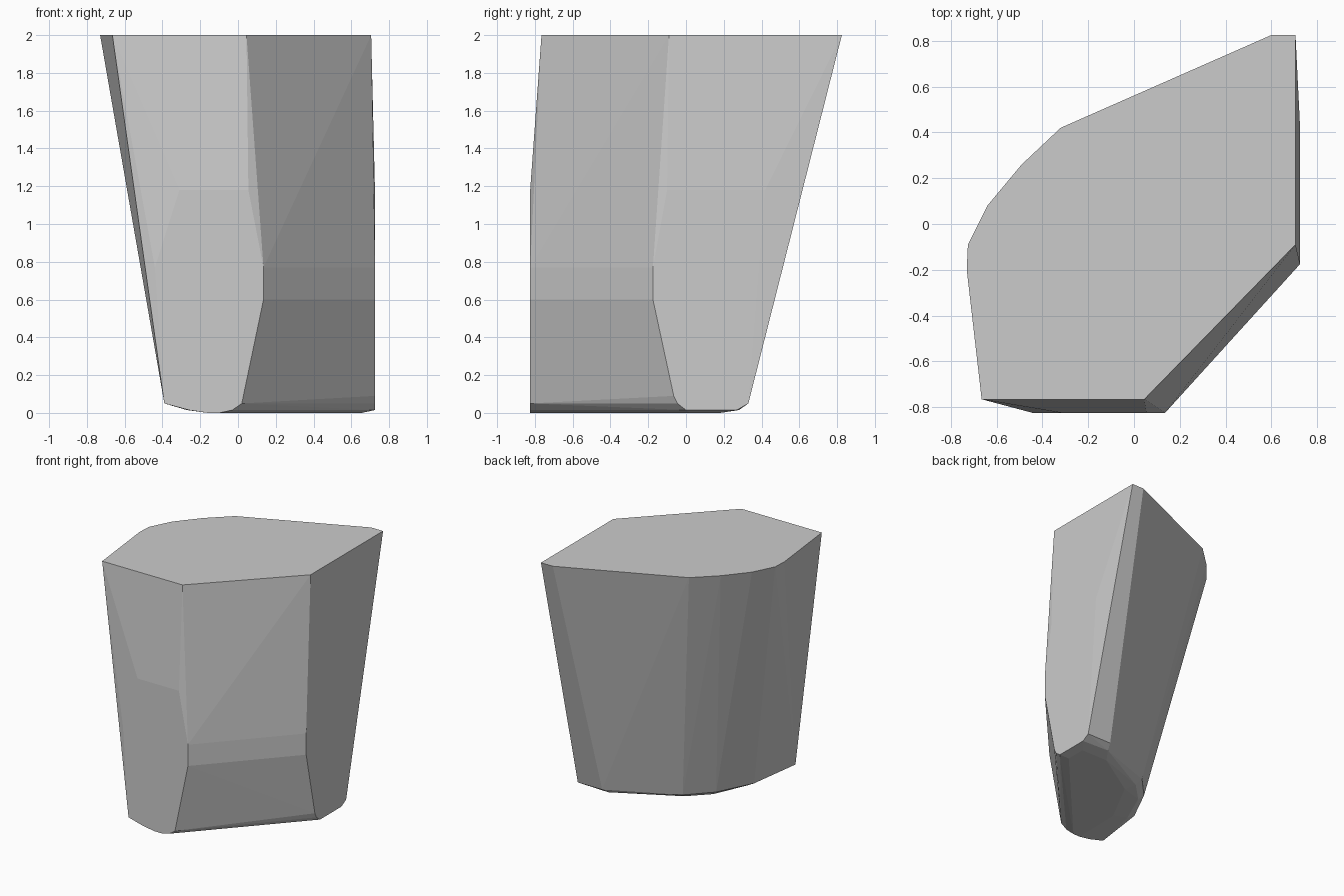
import bpy, bmesh

# Faceted convex block: corner outlines at each height, wrapped by a hull
F, R = -0.825, 0.725   # front and right flat planes
points = []


def ring(z, outline):
    points.extend((x, y, z) for x, y in outline)


# Flat top
ring(2.0, [(-0.665, -0.765), (0.045, -0.765), (0.705, -0.09), (0.705, 0.825),
           (0.60, 0.825), (-0.32, 0.42), (-0.49, 0.26), (-0.64, 0.08),
           (-0.725, -0.09), (-0.73, -0.20)])
# Front and right planes, chamfered front-right corner
ring(1.18, [(-0.31, F), (0.055, F), (R, -0.10), (R, 0.42)])
ring(0.77, [(-0.44, F), (0.135, F), (R, -0.175)])
ring(0.60, [(0.135, F), (R, -0.175)])
# Rounded lower rim
ring(0.09, [(R, -0.065)])
ring(0.05, [(-0.39, F), (0.02, F), (R, -0.045), (R, 0.33), (0.51, 0.33),
            (-0.02, 0.07), (-0.19, -0.11), (-0.33, -0.39)])
ring(0.015, [(-0.26, F), (-0.03, F), (R, 0.0), (R, 0.27), (0.49, 0.28),
             (0.0, 0.02), (-0.15, -0.13), (-0.27, -0.40)])
# Flat foot
ring(0.0, [(-0.16, F), (-0.10, F), (R - 0.07, 0.02), (R - 0.07, 0.18),
           (0.42, 0.18), (0.04, -0.06), (-0.15, -0.42)])

bm = bmesh.new()
for p in points:
    bm.verts.new(p)
hull = bmesh.ops.convex_hull(bm, input=bm.verts[:])
bmesh.ops.delete(bm, geom=[v for v in bm.verts if not v.link_faces], context='VERTS')
bmesh.ops.recalc_face_normals(bm, faces=bm.faces[:])
mesh = bpy.data.meshes.new("faceted_block")
bm.to_mesh(mesh)
bm.free()
bpy.context.collection.objects.link(bpy.data.objects.new("faceted_block", mesh))
